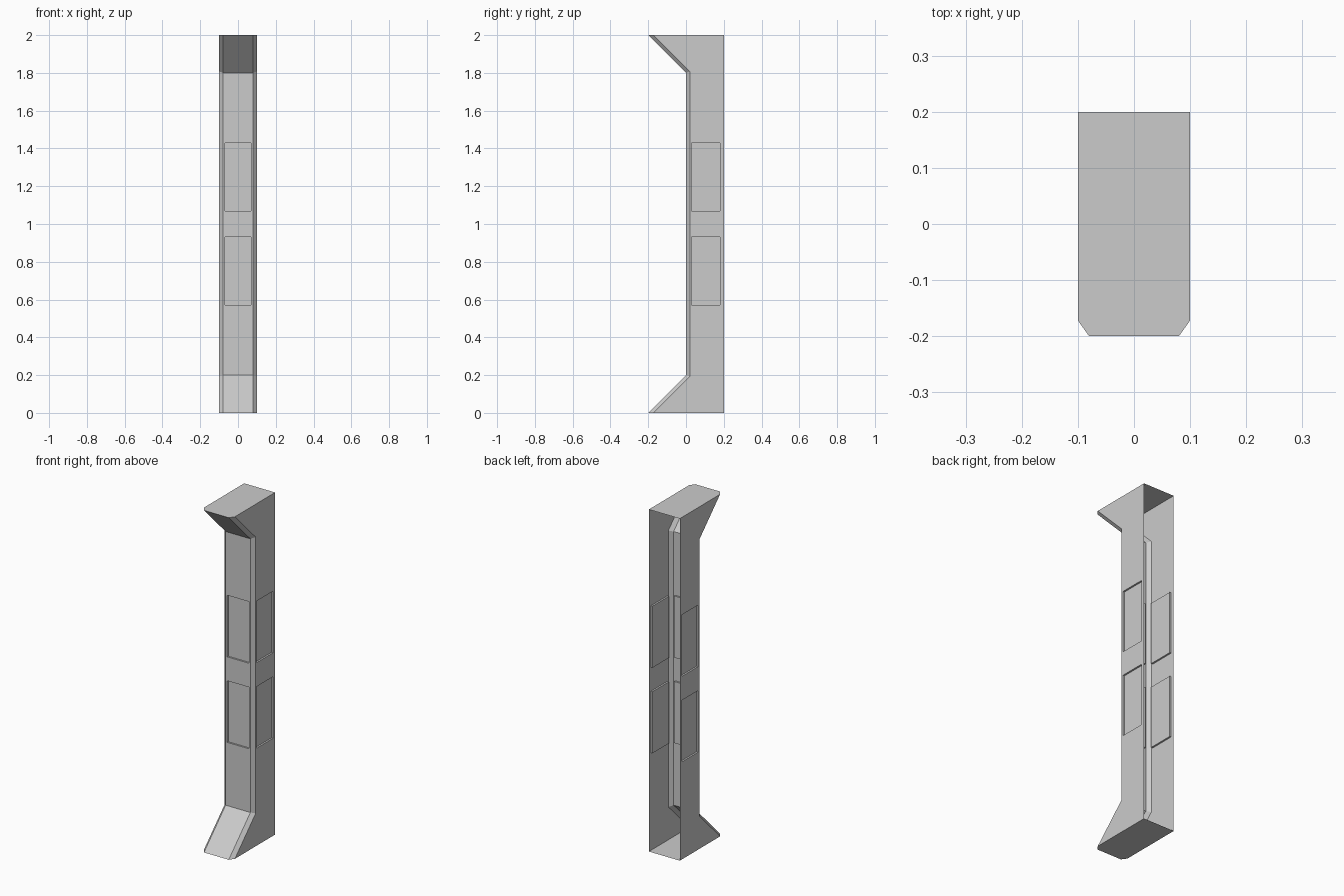
import bpy, bmesh
from mathutils import Vector

if "Cube" in bpy.data.objects:
    bpy.data.objects.remove(bpy.data.objects["Cube"])

# Profiles (y, z) of the lower half; the upper half mirrors about z = 1
PANEL_Z = [0.57, 0.93]
front = [(-0.2, 0), (0, 0.2)] + [(0, z) for z in PANEL_Z]
side = [(-0.172, 0), (0.02, 0.192)] + [(0.02, z) for z in PANEL_Z]
back = [(0.2, z) for _, z in side]
DEPTH = 0.01


def column(bm, x, half):
    pts = half + [(y, 2 - z) for y, z in reversed(half)]
    return [bm.verts.new((x, y, z)) for y, z in pts]


bm = bmesh.new()

# Hollow, open-backed shell with chamfered front corners
cols = [column(bm, x, p) for x, p in (
    (-0.1, back), (-0.1, side), (-0.08, front),
    (0.08, front), (0.1, side), (0.1, back))]
for a, b in zip(cols, cols[1:]):
    for r in range(len(a) - 1):
        bm.faces.new((a[r], b[r], b[r + 1], a[r + 1]))

# End caps
bm.faces.new([c[-1] for c in cols])
bm.faces.new([c[0] for c in reversed(cols)])


# Cut panel outlines into the front and the sides
def in_band(f):
    z = f.calc_center_median().z
    return PANEL_Z[0] < z < PANEL_Z[1] or PANEL_Z[0] < 2 - z < PANEL_Z[1]


def cut(axis, pos):
    n, co = Vector((0, 0, 0)), Vector((0, 0, 0))
    n[axis], co[axis] = 1, pos
    faces = [f for f in bm.faces if in_band(f) and abs(f.normal[1 - axis]) > 0.99]
    geom = set(faces)
    for f in faces:
        geom.update(f.edges)
        geom.update(f.verts)
    bmesh.ops.bisect_plane(bm, geom=list(geom), plane_co=co, plane_no=n)
    bm.normal_update()


bm.normal_update()
for axis, pos in ((0, -0.07), (0, 0.07), (1, 0.03), (1, 0.18)):
    cut(axis, pos)


# Sink the six panels
def is_panel(f):
    c = f.calc_center_median()
    on_front = f.normal.y < -0.99 and abs(c.x) < 0.07
    on_side = abs(f.normal.x) > 0.99 and 0.03 < c.y < 0.18
    return in_band(f) and (on_front or on_side)


panels = [f for f in bm.faces if is_panel(f)]
for f in bmesh.ops.extrude_discrete_faces(bm, faces=panels)["faces"]:
    f.normal_update()
    bmesh.ops.translate(bm, verts=f.verts, vec=-f.normal * DEPTH)

mesh = bpy.data.meshes.new("wall_pillar")
bm.to_mesh(mesh)
bm.free()
bpy.context.collection.objects.link(bpy.data.objects.new("wall_pillar", mesh))
